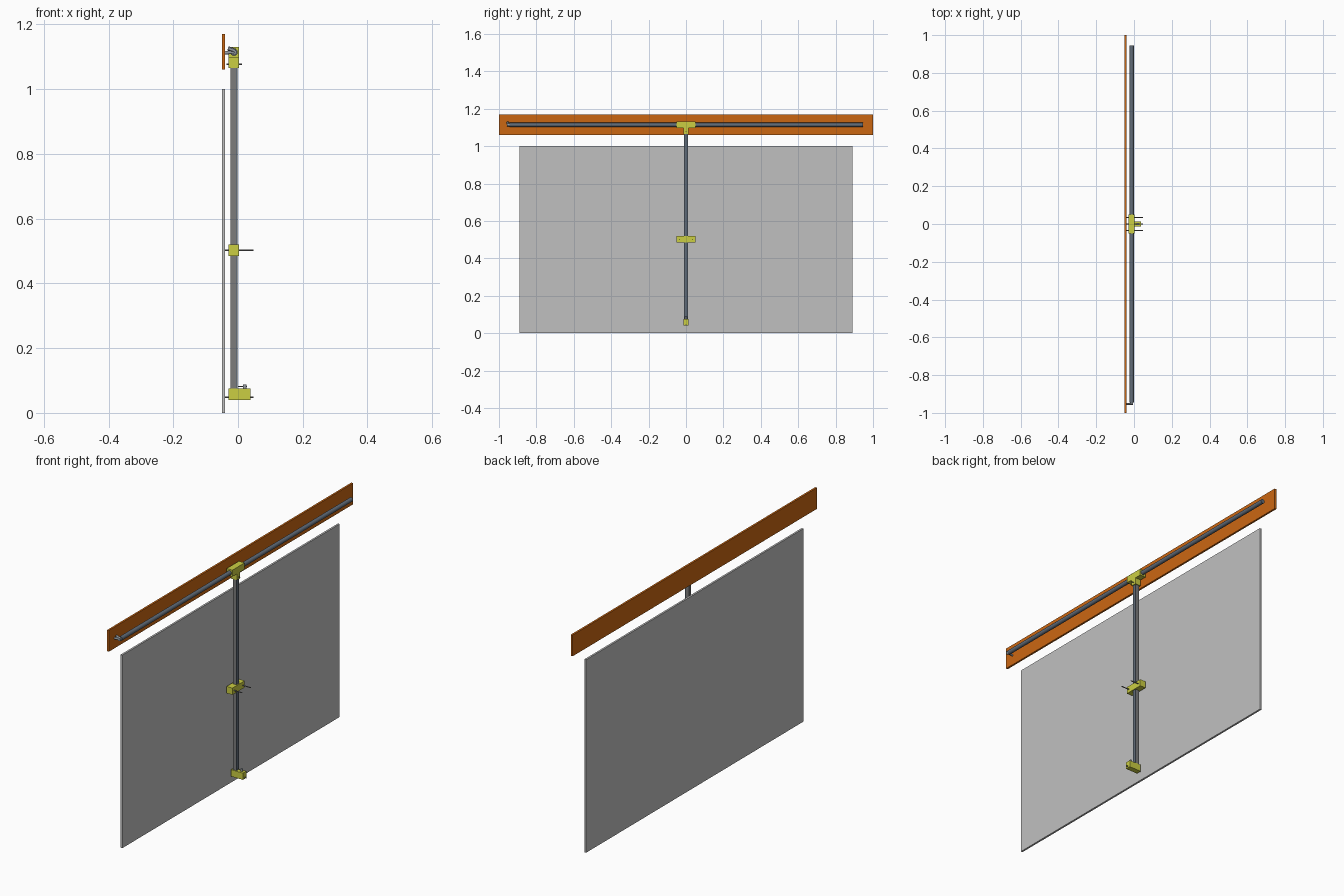
import bpy, math
from mathutils import Vector

if "Cube" in bpy.data.objects:
    bpy.data.objects.remove(bpy.data.objects["Cube"])


def material(name, rgb):
    m = bpy.data.materials.new(name)
    m.diffuse_color = (*rgb, 1)
    m.use_nodes = True
    m.node_tree.nodes["Principled BSDF"].inputs["Base Color"].default_value = m.diffuse_color
    return m


GREY = material("panel grey", (0.53, 0.53, 0.53))
ORANGE = material("beam orange", (0.60, 0.135, 0.006))
YELLOW = material("carriage yellow", (0.60, 0.62, 0.055))
RAIL = material("rail grey", (0.20, 0.20, 0.20))
SLATE = material("rail slate", (0.12, 0.15, 0.19))
STEEL = material("steel", (0.30, 0.33, 0.36))


def box(name, lo, hi, mat):
    lo, hi = Vector(lo), Vector(hi)
    bpy.ops.mesh.primitive_cube_add(size=1, location=(lo + hi) / 2)
    ob = bpy.context.object
    ob.name = name
    ob.scale = hi - lo
    ob.data.materials.append(mat)
    return ob


def rod(name, a, b, r, mat, sides=20):
    a, b = Vector(a), Vector(b)
    d = b - a
    bpy.ops.mesh.primitive_cylinder_add(vertices=sides, radius=r, depth=d.length,
                                        location=(a + b) / 2)
    ob = bpy.context.object
    ob.name = name
    ob.rotation_euler = d.to_track_quat('Z', 'Y').to_euler()
    ob.data.materials.append(mat)
    bpy.ops.object.shade_smooth_by_angle(angle=math.radians(35))
    return ob


def prism(name, outline, x0, x1, mat):
    """Extrude a (y, z) outline along x."""
    n = len(outline)
    verts = [(x, y, z) for x in (x0, x1) for y, z in outline]
    faces = [tuple(range(n))[::-1], tuple(range(n, 2 * n))]
    faces += [(i, (i + 1) % n, n + (i + 1) % n, n + i) for i in range(n)]
    me = bpy.data.meshes.new(name)
    me.from_pydata(verts, [], faces)
    me.materials.append(mat)
    ob = bpy.data.objects.new(name, me)
    bpy.context.collection.objects.link(ob)
    return ob


# Flat boards
box("panel", (-0.05, -0.89, 0), (-0.04, 0.89, 1.0), GREY)
box("top_beam", (-0.05, -1, 1.06), (-0.04, 1, 1.17), ORANGE)

# Vertical rail with a darker strip on its open side
box("vertical_rail", (-0.023, -0.0095, 0.06), (-0.006, 0.0095, 1.07), RAIL)
box("vertical_rail_strip", (-0.006, -0.0095, 0.06), (-0.002, 0.0095, 1.07), SLATE)

# Horizontal rail and its end fixing to the beam
rod("horizontal_rail", (-0.012, -0.945, 1.114), (-0.012, 0.945, 1.114), 0.011, SLATE)
rod("rail_end_plug", (-0.012, -0.957, 1.114), (-0.012, -0.945, 1.114), 0.008, STEEL)
rod("rail_end_bolt", (-0.041, -0.953, 1.112), (-0.012, -0.953, 1.114), 0.005, STEEL)
rod("rail_end_nut", (-0.031, -0.953, 1.126), (-0.008, -0.953, 1.118), 0.007, STEEL, 6)

# T-shaped top carriage
half = [(0.014, 1.065), (0.014, 1.097), (0.05, 1.097), (0.05, 1.131)]
prism("top_carriage", half + [(-y, z) for y, z in reversed(half)], -0.03, 0.003, YELLOW)
rod("top_carriage_bolt", (-0.035, 0, 1.077), (0.012, 0, 1.077), 0.002, RAIL, 10)

# Middle carriage with two through pins
box("middle_carriage", (-0.03, -0.05, 0.485), (0.003, 0.05, 0.52), YELLOW)
for s, side in ((-1, "left"), (1, "right")):
    rod(f"middle_pin_{side}", (-0.04, s * 0.035, 0.502), (0.048, s * 0.035, 0.502),
        0.0025, RAIL, 10)

# Bottom carriage with pin and knob
box("bottom_carriage", (-0.03, -0.014, 0.04), (0.038, 0.014, 0.075), YELLOW)
rod("bottom_pin", (-0.04, 0, 0.048), (0.048, 0, 0.048), 0.0025, RAIL, 10)
rod("bottom_knob", (0.021, 0, 0.074), (0.021, 0, 0.088), 0.006, STEEL, 12)
rod("bottom_knob_bar", (0.0, 0, 0.081), (0.028, 0, 0.081), 0.0015, RAIL, 8)
